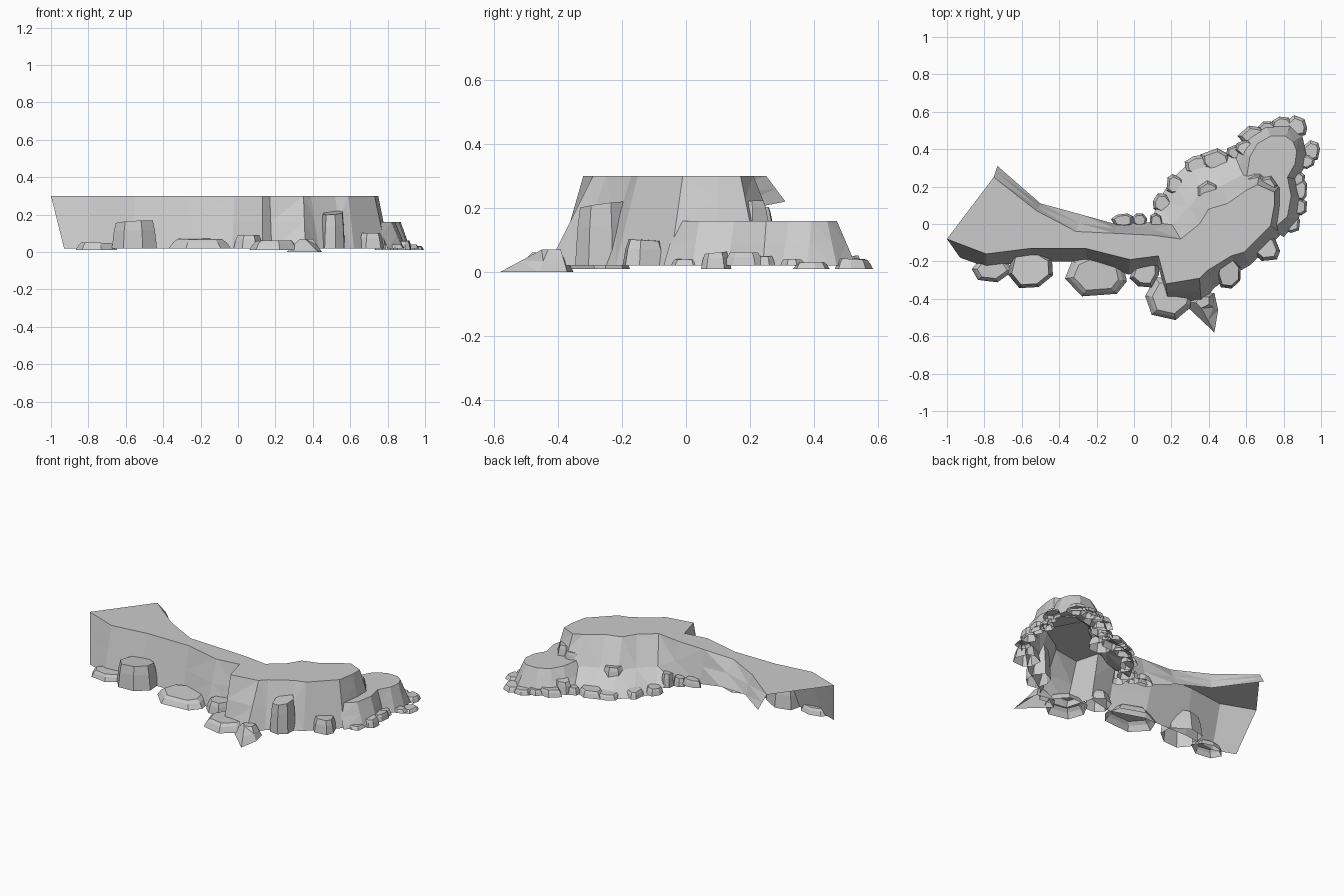
import bpy, bmesh, math, random
from mathutils import Vector

random.seed(4)

default_cube = bpy.data.objects.get("Cube")
if default_cube:
    bpy.data.objects.remove(default_cube, do_unlink=True)

# One plain stone colour for everything
stone = bpy.data.materials.new("grey_stone")
stone.use_nodes = True
stone_colour = (0.6, 0.6, 0.6, 1)
stone.diffuse_color = stone_colour
stone.node_tree.nodes["Principled BSDF"].inputs["Base Color"].default_value = stone_colour


def finish(bm, name):
    """Turn a bmesh into a flat shaded stone object."""
    mesh = bpy.data.meshes.new(name)
    bm.to_mesh(mesh)
    bm.free()
    mesh.materials.append(stone)
    obj = bpy.data.objects.new(name, mesh)
    bpy.context.collection.objects.link(obj)
    return obj


def bridge(bm, upper, lower, closed):
    """Join two rings of vertices with faces."""
    count = len(upper)
    for i in range(count if closed else count - 1):
        j = (i + 1) % count
        bm.faces.new((upper[i], lower[i], lower[j], upper[j]))


def cliff(name, stations, height, bulge=lambda i: (0.5, 0.5), closed=False):
    """Flat topped shell. Each station is rim x, y and foot x, y, z in hundredths.
    The bulge rule gives how far out and how far down the middle ring lies."""
    bm = bmesh.new()
    rim, middle, foot = [], [], []
    for i, (rx, ry, fx, fy, fz) in enumerate(stations):
        top = Vector((rx, ry, height)) / 100
        low = Vector((fx, fy, fz)) / 100
        out, down = bulge(i)
        mid = top.lerp(low, out)
        mid.z = top.z + (low.z - top.z) * down
        rim.append(bm.verts.new(top))
        middle.append(bm.verts.new(mid))
        foot.append(bm.verts.new(low))
    cap = bm.faces.new(rim)
    bridge(bm, rim, middle, closed)
    bridge(bm, middle, foot, closed)
    bmesh.ops.triangulate(bm, faces=[f for f in bm.faces if f is not cap])
    bmesh.ops.triangulate(bm, faces=[cap], ngon_method='EAR_CLIP')
    return finish(bm, name)


def rock(name, x, y, rx, ry, z, h, sides=7, taper=0.72):
    """Irregular tapered boulder, open below: wide foot, shoulder, tilted top."""
    bm = bmesh.new()
    turn = random.uniform(0, math.tau)
    tilt = Vector((random.uniform(-1, 1), random.uniform(-1, 1))) * 0.1
    spread = [random.uniform(0.9, 1.1) for _ in range(sides)]
    angles = [turn + math.tau * (k + random.uniform(-0.2, 0.2)) / sides
              for k in range(sides)]
    rings = []
    for scale, level in ((1, 0), (0.5 + taper / 2, 0.65), (taper, 1)):
        ring = []
        for a, s in zip(angles, spread):
            c = Vector((math.cos(a), math.sin(a))) * s * scale
            lift = level * (1 + c.dot(tilt))
            ring.append(bm.verts.new(((x + rx * c.x) / 100, (y + ry * c.y) / 100,
                                      (z + h * lift) / 100)))
        rings.append(ring)
    bridge(bm, rings[1], rings[0], True)
    bridge(bm, rings[2], rings[1], True)
    bm.faces.new(rings[2])
    return finish(bm, name)


# Tall plateau: front cliff first, then the back slope; the left end stays open
plateau_stations = [
    (-100, -8, -93, -18, 2), (-79, -16, -79, -23, 2), (-55, -13, -56, -20, 2),
    (-26, -13, -25, -20, 2), (-2, -19, -3, -27, 2), (13, -17, 13, -23, 2),
    (17, -32, 18, -40, 2), (35, -29, 36, -43, 2), (39, -25, 43, -34, 2),
    (52, -17, 55, -26, 2), (59, -15, 62, -22, 2), (73, -1, 79, -5, 2),
    (75, 10, 78, 10, 15), (75, 17, 78, 20, 15), (66, 21, 67, 27, 15),
    (60, 18, 55, 40, 2), (50, 11, 42, 36, 2), (40, 8, 30, 33, 2),
    (35, 0, 20, 24, 2), (25, -8, 13, 12, 2), (10, -6, 9, 1, 8),
    (-10, -5, -10, 0, 10), (-31, -4, -28, 5, 15), (-52, 7, -50, 11, 18),
    (-75, 25, -73, 31, 22),
]
cliff("tall_plateau", plateau_stations, 30,
      lambda i: (0.38, 0.6) if 14 < i < 20 else (0.5, 0.5))

# Low terrace behind the right end
terrace_stations = [
    (74, -3, 80, -7, 2), (82, 4, 88, 2, 2), (84, 15, 90, 13, 2),
    (82, 25, 87, 24, 2), (86, 32, 91, 30, 2), (87, 39, 92, 38, 2),
    (85, 44, 90, 47, 2), (81, 47, 84, 53, 2), (73, 47, 70, 53, 2),
    (66, 43, 62, 48, 2), (62, 36, 55, 42, 2), (60, 24, 52, 37, 2),
]
cliff("low_terrace", terrace_stations, 16)

# Pointed slab at the foot of the front cliff
cliff("pointed_slab", [
    (33, -42, 26, -42, 0), (36, -45, 43, -58, 0), (40, -43, 45, -46, 0),
    (40, -39, 43, -37, 0), (35, -39, 31, -35, 0),
], 7, closed=True)

# Boulders: x, y, radius x, radius y, foot height, height
front_boulders = [
    (-76, -24, 11, 7, 1, 4), (-56, -24, 13, 11, 2, 14), (-20, -27, 17, 12, 2, 5),
    (6, -26, 8, 9, 2, 7), (20, -39, 13, 13, 1, 5), (51, -26, 7, 9, 2, 19),
    (71, -13, 8, 8, 2, 8),
]
east_boulders = [
    (84, 0, 5, 5, 2, 2), (88, 9, 5, 5, 1, 5), (89, 18, 4, 6, 2, 4),
    (87, 24, 5, 4, 2, 3), (92, 33, 5, 4, 2, 2), (95, 39, 5, 6, 1, 2),
    (87, 52, 6, 6, 1, 3), (79, 53, 6, 5, 1, 3), (71, 51, 5, 4, 2, 3),
]
back_boulders = [
    (64, 47, 8, 6, 2, 4), (60, 40, 6, 5, 2, 8), (54, 38, 5, 4, 2, 4),
    (44, 34, 9, 6, 2, 4), (34, 31, 7, 6, 2, 3), (40, 17, 7, 6, 9, 6),
    (22, 21, 5, 6, 2, 4), (15, 11, 5, 6, 2, 4), (12, 1, 4, 5, 4, 8),
    (3, 2, 4, 4, 7, 5), (-6, 2, 6, 4, 9, 4),
]
terrace_boulders = [(71, 20, 6, 6, 16, 6), (65, 23, 5, 4, 16, 4), (74, 16, 3, 5, 16, 5)]

for place, group in (("front", front_boulders), ("east", east_boulders),
                     ("back", back_boulders), ("terrace", terrace_boulders)):
    for number, values in enumerate(group):
        steep = values[-1] > 12
        rock(f"{place}_boulder_{number}", *values, taper=0.82 if steep else 0.72)
